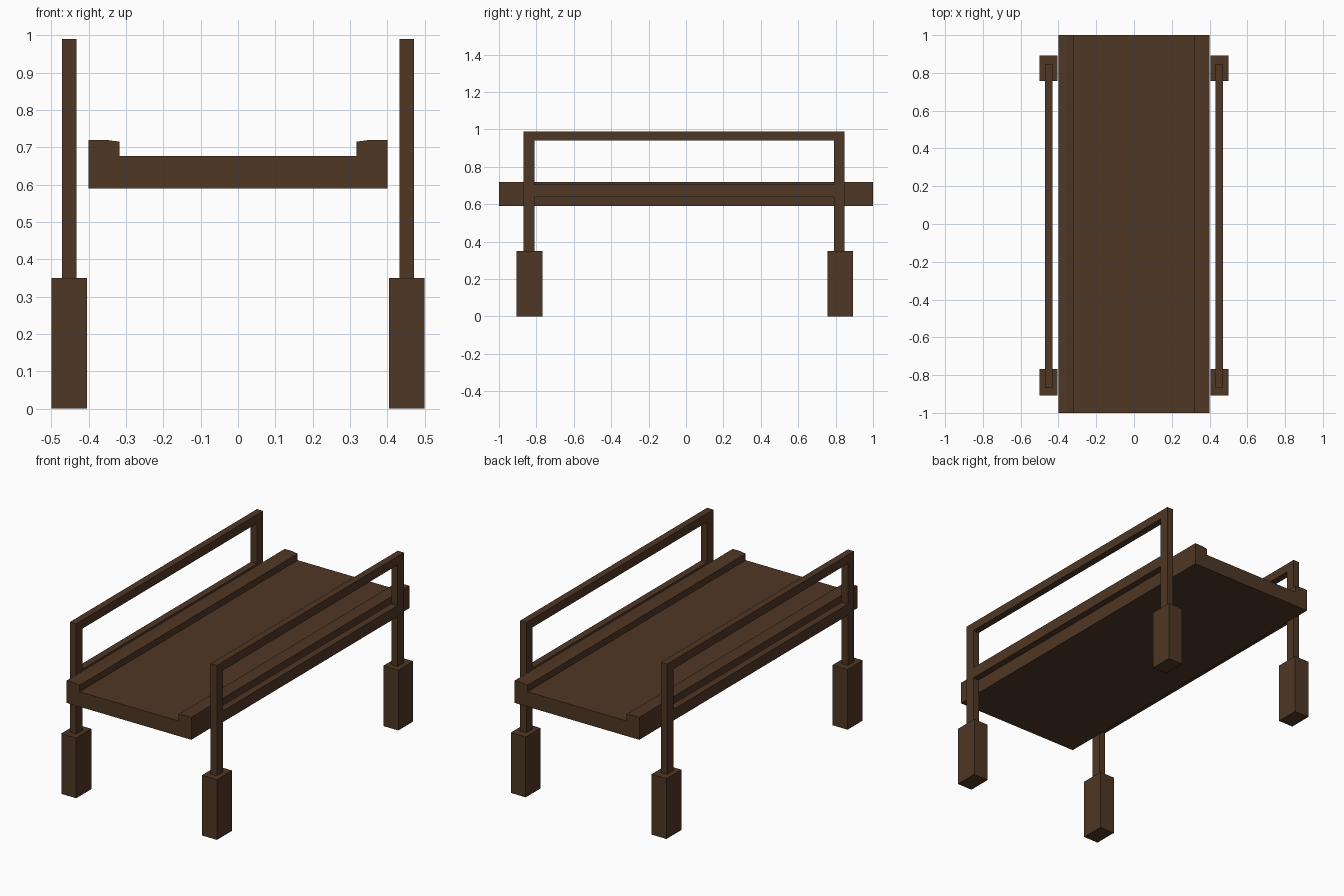
import bpy, bmesh

if "Cube" in bpy.data.objects:
    bpy.data.objects.remove(bpy.data.objects["Cube"])

wood = bpy.data.materials.new("dark_brown_wood")
wood.diffuse_color = (0.078, 0.038, 0.018, 1)
wood.use_nodes = True
wood.node_tree.nodes["Principled BSDF"].inputs["Base Color"].default_value = wood.diffuse_color


def finish(name, bm):
    bmesh.ops.recalc_face_normals(bm, faces=bm.faces)
    mesh = bpy.data.meshes.new(name)
    bm.to_mesh(mesh)
    bm.free()
    mesh.materials.append(wood)
    ob = bpy.data.objects.new(name, mesh)
    bpy.context.collection.objects.link(ob)
    return ob


def box(name, x, y, z):
    """Box from (min, max) ranges on each axis."""
    bm = bmesh.new()
    bmesh.ops.create_cube(bm, size=1)
    for v in bm.verts:
        v.co = [r[0] if c < 0 else r[1] for c, r in zip(v.co, (x, y, z))]
    return finish(name, bm)


# Deck: channel profile with raised, slightly rounded kerbs, extruded along y
half = [(0.40, 0.59), (0.40, 0.72), (0.355, 0.72), (0.317, 0.715), (0.317, 0.677)]
profile = half + [(-x, z) for x, z in reversed(half)]
bm = bmesh.new()
face = bm.faces.new([bm.verts.new((x, -1, z)) for x, z in profile])
ext = bmesh.ops.extrude_face_region(bm, geom=[face])
for v in ext["geom"]:
    if isinstance(v, bmesh.types.BMVert):
        v.co.y = 1
finish("deck", bm)

# Railings, posts and footings on both sides
for side, s in (("left", -1), ("right", 1)):
    px = sorted((s * 0.432, s * 0.472))
    fx = sorted((s * 0.404, s * 0.50))
    for end, post_y, foot_y in (("front", (-0.868, -0.81), (-0.907, -0.768)),
                                ("back", (0.79, 0.848), (0.756, 0.893))):
        box(f"{side}_{end}_post", px, post_y, (0.35, 0.99))
        box(f"{side}_{end}_footing", fx, foot_y, (0, 0.35))
    # Rails fit between the posts
    box(f"{side}_top_rail", px, (-0.81, 0.79), (0.94, 0.99))
    box(f"{side}_lower_rail", px, (-0.81, 0.79), (0.64, 0.705))
